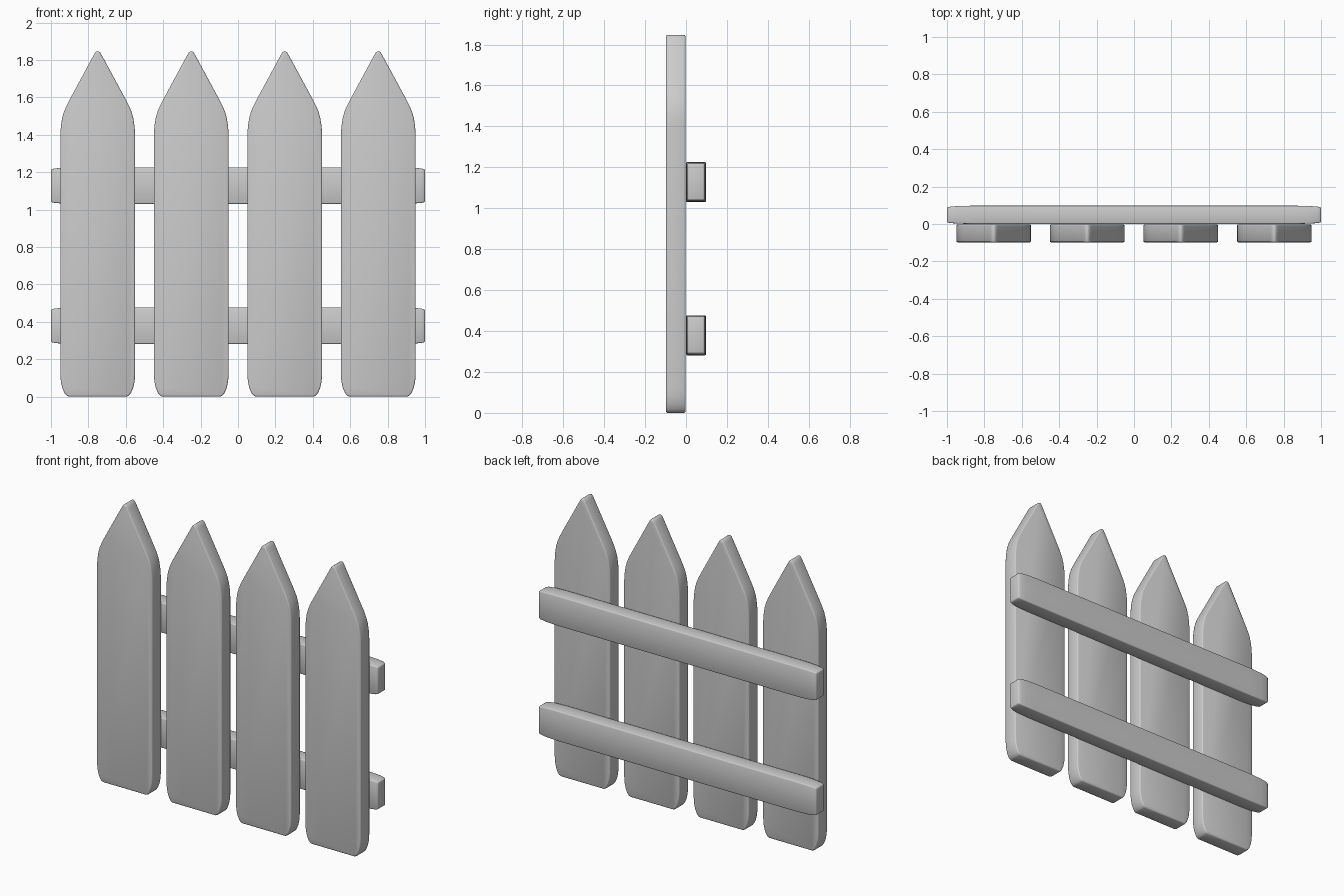
import bpy, bmesh
from math import radians

if "Cube" in bpy.data.objects:
    bpy.data.objects.remove(bpy.data.objects["Cube"])


def finish(name, bm, bevel):
    bmesh.ops.recalc_face_normals(bm, faces=bm.faces)
    mesh = bpy.data.meshes.new(name)
    bm.to_mesh(mesh)
    bm.free()
    ob = bpy.data.objects.new(name, mesh)
    bpy.context.collection.objects.link(ob)
    mod = ob.modifiers.new("soft_edges", 'BEVEL')
    mod.width = bevel
    mod.segments = 2
    mod.limit_method = 'ANGLE'
    mod.angle_limit = radians(60)
    mod.use_clamp_overlap = False
    bpy.ops.object.select_all(action='DESELECT')
    ob.select_set(True)
    bpy.context.view_layer.objects.active = ob
    bpy.ops.object.modifier_apply(modifier=mod.name)
    bpy.ops.object.shade_smooth_by_angle(angle=radians(50))
    return ob


# Right half of the picket outline, bottom to tip
HALF = [(0.155, 0), (0.167, 0.006), (0.178, 0.02), (0.189, 0.045),
        (0.197, 0.08), (0.2, 0.12), (0.2, 1.40), (0.197, 1.445),
        (0.19, 1.49), (0.18, 1.525), (0.168, 1.553), (0.152, 1.585),
        (0.022, 1.825), (0.013, 1.84), (0, 1.85)]
OUTLINE = HALF + [(-x, z) for x, z in reversed(HALF[:-1])]


def picket(name, cx):
    bm = bmesh.new()
    face = bm.faces.new([bm.verts.new((cx + x, -0.098, z)) for x, z in OUTLINE])
    ext = bmesh.ops.extrude_face_region(bm, geom=[face])
    for v in ext["geom"]:
        if isinstance(v, bmesh.types.BMVert):
            v.co.y = -0.002
    return finish(name, bm, 0.008)


# Rail cross-sections: x, half depth, half height (ends taper slightly)
END = [(1.0, 0.040, 0.087), (0.98, 0.044, 0.092),
       (0.94, 0.047, 0.0955), (0.86, 0.049, 0.0975)]
SECTIONS = [(-x, d, h) for x, d, h in END] + END[::-1]


def rail(name, cz):
    bm = bmesh.new()
    rings = [[bm.verts.new((x, 0.049 + sy * d, cz + sz * h))
              for sy, sz in ((-1, -1), (1, -1), (1, 1), (-1, 1))]
             for x, d, h in SECTIONS]
    for a, b in zip(rings, rings[1:]):
        for i in range(4):
            j = (i + 1) % 4
            bm.faces.new((a[i], a[j], b[j], b[i]))
    bm.faces.new(rings[0])
    bm.faces.new(rings[-1])
    return finish(name, bm, 0.006)


# Four pointed pickets in front
for i in range(4):
    picket(f"picket_{i + 1}", -0.75 + 0.5 * i)

# Two horizontal rails behind
rail("lower_rail", 0.379)
rail("upper_rail", 1.128)
